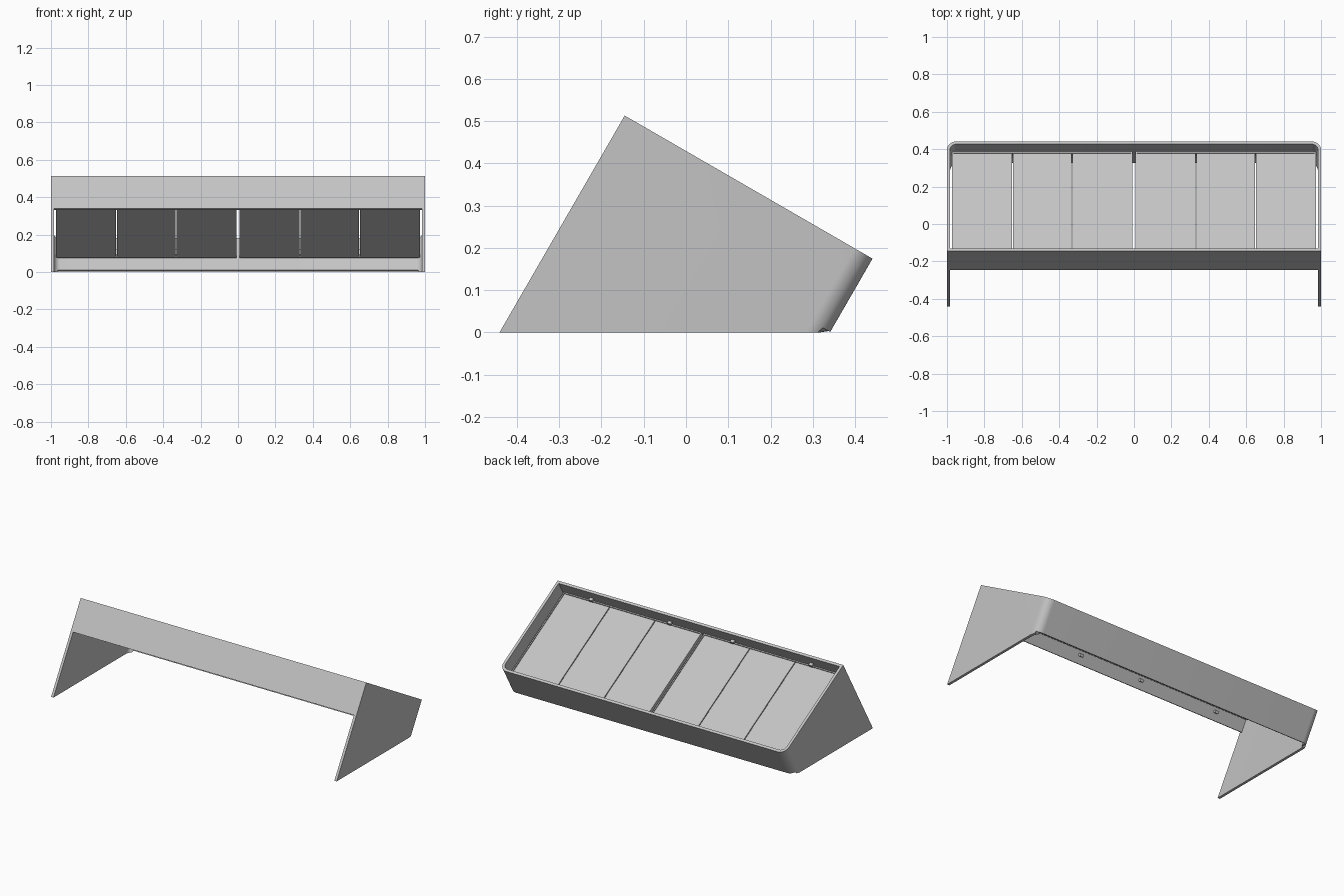
import bpy, bmesh, math
from mathutils import Matrix, Vector

if "Cube" in bpy.data.objects:
    bpy.data.objects.remove(bpy.data.objects["Cube"])

# Working frame: x across, u down the slope, w out of the slope (negative = into the tray)
TILT = math.radians(30)
PEAK = Vector((0, -0.145, 0.513))
FRAME = Matrix.Translation(PEAK) @ Matrix.Rotation(-TILT, 4, 'X')
LENGTH, WALL, DEPTH, RADIUS = 0.677, 0.0165, 0.2, 0.05

grey = bpy.data.materials.new("light_grey")
grey.diffuse_color = (0.55, 0.55, 0.55, 1)
grey.use_nodes = True
grey.node_tree.nodes["Principled BSDF"].inputs["Base Color"].default_value = grey.diffuse_color


def finish(name, bm, smooth=False):
    bmesh.ops.recalc_face_normals(bm, faces=bm.faces)
    mesh = bpy.data.meshes.new(name)
    bm.to_mesh(mesh)
    bm.free()
    mesh.materials.append(grey)
    mesh.transform(FRAME)
    obj = bpy.data.objects.new(name, mesh)
    bpy.context.collection.objects.link(obj)
    if smooth:
        bpy.context.view_layer.objects.active = obj
        obj.select_set(True)
        bpy.ops.object.shade_smooth_by_angle(angle=math.radians(30))
        obj.select_set(False)
    return obj


def add_box(bm, x0, x1, u0, u1, w0, w1):
    m = Matrix.Translation(((x0 + x1) / 2, (u0 + u1) / 2, (w0 + w1) / 2))
    m = m @ Matrix.Diagonal((x1 - x0, u1 - u0, w1 - w0, 1))
    bmesh.ops.create_cube(bm, size=1, matrix=m)


def box(name, *size):
    bm = bmesh.new()
    add_box(bm, *size)
    return finish(name, bm)


def outline(inset):
    # open U: left side, rounded back corners, right side
    r, cx, cu = RADIUS - inset, 1 - RADIUS, LENGTH - RADIUS
    pts = [(-1 + inset, 0)]
    for i in range(13):
        a = math.pi - i * math.pi / 24
        pts.append((-cx + r * math.cos(a), cu + r * math.sin(a)))
    return pts + [(-x, u) for x, u in reversed(pts)]


def bottom(x, u):
    # sides are cut level with the ground, the back wall is cut square
    level = -(PEAK.z - u * math.sin(TILT)) / math.cos(TILT)
    return -DEPTH if u > LENGTH - WALL - 0.004 else level


# Side walls and back wall bent from one sheet
bm = bmesh.new()
rings = []
for pts, low in ((outline(0), False), (outline(WALL), False),
                 (outline(WALL), True), (outline(0), True)):
    rings.append([bm.verts.new((x, u, bottom(x, u) if low else 0)) for x, u in pts])
for k in range(4):
    a, b = rings[k], rings[(k + 1) % 4]
    for i in range(len(a) - 1):
        bm.faces.new((a[i], a[i + 1], b[i + 1], b[i]))
for end in (0, -1):
    bm.faces.new([r[end] for r in rings])
finish("side_and_back_walls", bm, smooth=True)

# Front wall
box("front_wall", -1 + WALL, 1 - WALL, 0, WALL, -DEPTH, 0)

# Two framed sets of three panels with a slot between them
U0, U1 = WALL + 0.001, LENGTH - WALL - 0.003
X0, X1, RIM, GAP = 0.008, 0.973, 0.007, 0.005
TOP, LOW = -0.076, -0.125
for side, label in ((-1, "left"), (1, "right")):
    def span(a, b):
        return sorted((side * a, side * b))

    bm = bmesh.new()
    add_box(bm, *span(X0, X0 + RIM), U0, U1, LOW, TOP)
    add_box(bm, *span(X1 - RIM, X1), U0, U1, LOW, TOP)
    add_box(bm, *span(X0 + RIM, X1 - RIM), U0, U0 + RIM, LOW, TOP)
    add_box(bm, *span(X0 + RIM, X1 - RIM), U1 - RIM, U1, LOW, TOP)
    finish(label + "_panel_frame", bm)

    width = (X1 - X0 - 2 * RIM - 2 * GAP) / 3
    for i in range(3):
        a = X0 + RIM + i * (width + GAP)
        box(f"{label}_panel_{i + 1}", *span(a, a + width),
            U0 + RIM, U1 - RIM, LOW + 0.003, TOP - 0.006)

# Small clips on the inside of the front wall, above and below the panels
for i, x in enumerate((-0.77, -0.22, 0.22, 0.77)):
    bm = bmesh.new()
    for w in (-0.06, -0.15):
        add_box(bm, x - 0.012, x + 0.012, WALL, WALL + 0.018, w - 0.008, w + 0.008)
    finish(f"panel_clip_{i + 1}", bm)
